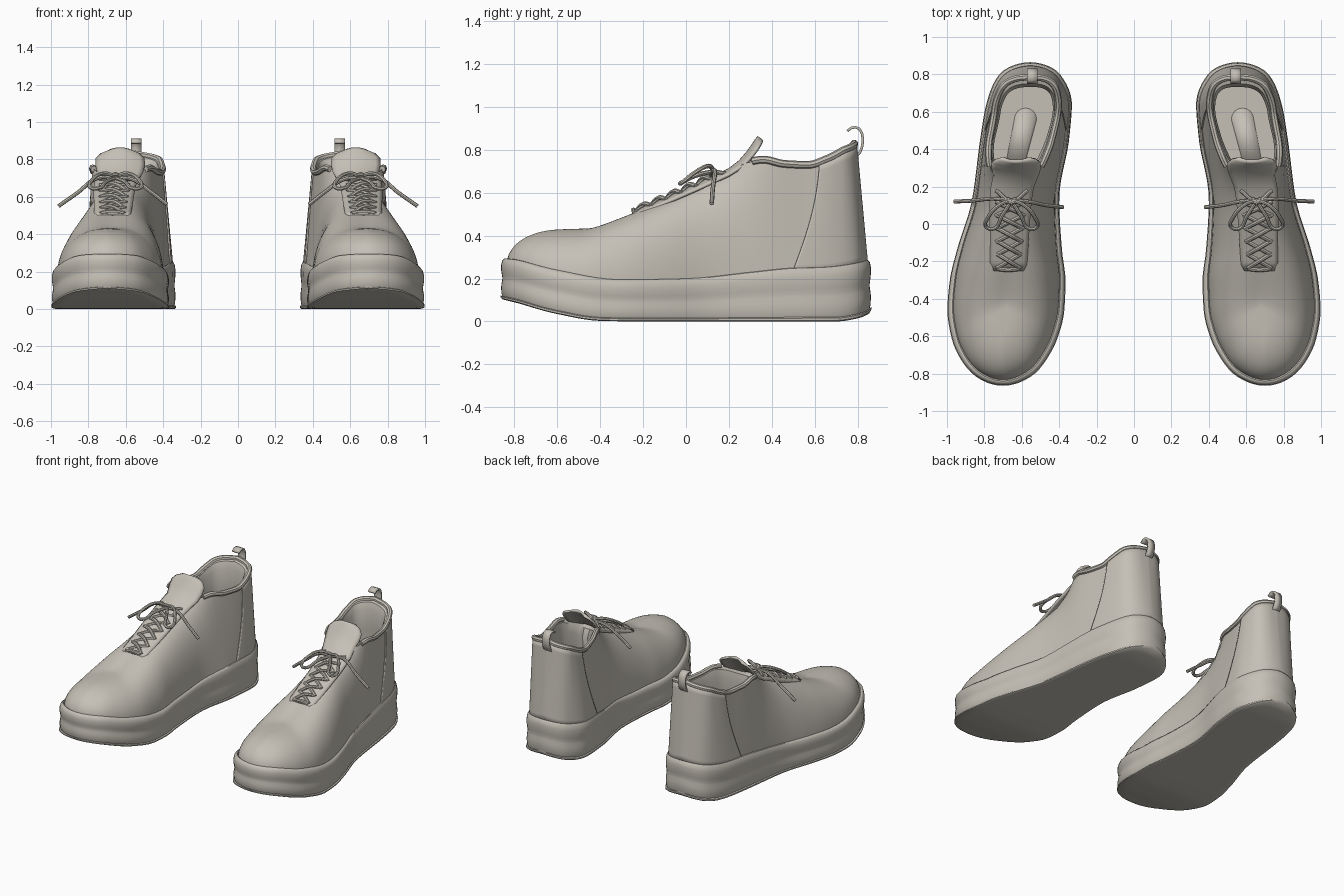
import bpy, bmesh, math
from mathutils import Vector

cube = bpy.data.objects.get("Cube")
if cube:
    bpy.data.objects.remove(cube, do_unlink=True)

mat = bpy.data.materials.new("warm_grey")
mat.use_nodes = True
COL = (0.56, 0.53, 0.47, 1)
mat.diffuse_color = COL
mat.node_tree.nodes["Principled BSDF"].inputs["Base Color"].default_value = COL

HALF = 0.865  # half length of the sole
STEPS = 48    # columns along each side of a shoe


def phi(y):
    return math.acos(max(-1, min(1, -y / HALF)))


def curve_table(*pairs):
    """Smooth monotone interpolation along the shoe length."""
    xs = [phi(p[0]) for p in pairs]
    vs = [p[1] for p in pairs]
    sec = [(vs[i + 1] - vs[i]) / (xs[i + 1] - xs[i]) for i in range(len(xs) - 1)]
    slopes = [sec[0]]
    for a, b in zip(sec, sec[1:]):
        slopes.append(2 * a * b / (a + b) if a * b > 0 else 0)
    slopes.append(sec[-1])

    def value(y):
        x = phi(y)
        i = 0
        while i < len(sec) - 1 and x > xs[i + 1]:
            i += 1
        h = xs[i + 1] - xs[i]
        t = max(0, min(1, (x - xs[i]) / h))
        return ((1 + 2 * t) * (1 - t) ** 2 * vs[i] + t * (1 - t) ** 2 * h * slopes[i]
                + t * t * (3 - 2 * t) * vs[i + 1] + t * t * (t - 1) * h * slopes[i + 1])
    return value


# Sole outline and heights
inner = curve_table((-.865, .70), (-.84, .595), (-.8, .53), (-.7, .452), (-.62, .412), (-.46, .372),
                    (-.3, .366), (-.14, .385), (.13, .40), (.45, .347), (.64, .332), (.8, .395),
                    (.865, .555))
outer = curve_table((-.865, .70), (-.84, .805), (-.8, .865), (-.7, .94), (-.62, .973), (-.46, .998),
                    (-.3, .985), (-.14, .947), (.13, .866), (.45, .823), (.64, .79), (.8, .72),
                    (.865, .555))
sole_top = curve_table((-.865, .30), (-.8, .29), (-.6, .24), (-.3, .195), (0, .20),
                       (.3, .23), (.5, .25), (.65, .255), (.77, .27), (.865, .305))
sole_low = curve_table((-.865, .11), (-.8, .09), (-.6, .035), (-.4, .003), (-.2, 0),
                       (.7, 0), (.78, .01), (.865, .055))
# Ridge of the forefoot, which opens into the collar at the rear
top_y = curve_table((-.865, -.55), (-.6, -.43), (-.3, -.2), (0, .03), (.2, .2), (.33, .33),
                    (.6, .61), (.75, .72), (.82, .764), (.855, .781), (.865, .785))
top_z = curve_table((-.865, .43), (-.6, .435), (-.3, .52), (0, .62), (.2, .70), (.3, .745),
                    (.36, .755), (.45, .735), (.55, .73), (.65, .755), (.78, .80), (.865, .83))
top_x = curve_table((-.865, .70), (-.3, .67), (.1, .66), (.33, .63), (.6, .575), (.865, .55))
top_w = curve_table((-.865, 0), (.1, 0), (.2, .065), (.33, .145), (.45, .167),
                    (.6, .17), (.75, .148), (.82, .108), (.855, .055), (.865, 0))


def finish(name, mesh, thickness=0, angle=40):
    mesh.materials.clear()
    mesh.materials.append(mat)
    mesh.shade_smooth()
    mesh.set_sharp_from_angle(angle=math.radians(angle))
    obj = bpy.data.objects.new(name, mesh)
    bpy.context.scene.collection.objects.link(obj)
    if thickness:
        solid = obj.modifiers.new("thickness", 'SOLIDIFY')
        solid.thickness = thickness
        solid.offset = 0
    mirror = obj.modifiers.new("second_shoe", 'MIRROR')
    mirror.use_mirror_merge = False


def loft(name, rows, closed=False, thickness=0):
    bm = bmesh.new()
    grid = [[bm.verts.new(p) for p in row] for row in rows]
    n = len(rows[0])
    for a, b in zip(grid, grid[1:]):
        for i in range(n if closed else n - 1):
            j = (i + 1) % n
            bm.faces.new((a[i], a[j], b[j], b[i]))
    bmesh.ops.remove_doubles(bm, verts=bm.verts, dist=0.0004)
    bmesh.ops.recalc_face_normals(bm, faces=bm.faces)
    mesh = bpy.data.meshes.new(name)
    bm.to_mesh(mesh)
    bm.free()
    finish(name, mesh, thickness)


def tubes(name, paths, radius, smooth=True):
    data = bpy.data.curves.new(name, 'CURVE')
    data.dimensions = '3D'
    data.bevel_depth = radius
    data.bevel_resolution = 2
    data.resolution_u = 6
    data.use_fill_caps = True
    for path in paths:
        sp = data.splines.new('BEZIER' if smooth else 'POLY')
        pts = sp.bezier_points if smooth else sp.points
        pts.add(len(path) - 1)
        for p, co in zip(pts, path):
            if smooth:
                p.co = co
                p.handle_left_type = p.handle_right_type = 'AUTO'
            else:
                p.co = (*co, 1)
    temp = bpy.data.objects.new(name + "_path", data)
    bpy.context.scene.collection.objects.link(temp)
    bpy.context.view_layer.update()
    mesh = bpy.data.meshes.new_from_object(temp.evaluated_get(bpy.context.evaluated_depsgraph_get()))
    bpy.data.objects.remove(temp, do_unlink=True)
    finish(name, mesh)


def around(start=-HALF):
    """Stations running back along the outer side, then forward along the inner side."""
    a0 = phi(start)
    ys = [-HALF * math.cos(a0 + (math.pi - a0) * i / STEPS) for i in range(STEPS + 1)]
    return [(y, 1) for y in ys] + [(y, -1) for y in ys[-2:0 if start == -HALF else None:-1]]


def sole_ring(inset, height):
    ring = []
    for s, side in around():
        y = s * (1 - min(inset, .05) / HALF)
        mid, half = (inner(s) + outer(s)) / 2, (outer(s) - inner(s)) / 2
        low = sole_low(y)
        ring.append((mid + side * half * (1 - inset / .3), y, low + (sole_top(y) - low) * height))
    return ring


# Sole: thin tread, softly waisted sidewall and rounded rim
loft("sole", [sole_ring(d, f) for d, f in (
    (.3, 0), (.15, 0), (.05, 0), (.01, 0), (0, .02), (0, .06), (.009, .08), (.005, .13), (.003, .25),
    (.004, .35), (.008, .45), (.009, .52), (.006, .6), (.003, .7), (.003, .82), (.008, .93),
    (.018, .99), (.026, 1), (.034, .97), (.045, .85))], closed=True)


def rim(s, side):
    return Vector((top_x(s) + side * top_w(s), top_y(s), top_z(s)))


def upper_point(s, side, t, grow=1.0):
    mid, half = (inner(s) + outer(s)) / 2, (outer(s) - inner(s)) / 2
    base = Vector((mid + side * half * .9, s * .965, sole_top(s) - .03))
    top = rim(s, side)
    k = max(0, min(1, (s - .1) / .35))
    k = k * k * (3 - 2 * k)
    u = max(0, math.cos(t * math.pi / 2)) ** .85 * (1 - k) + (1 - t) * k
    v = math.sin(t * math.pi / 2) * (1 - k) + t * k
    p = top + (base - top) * u
    p.z = base.z + (top.z - base.z) * v
    core = Vector((.57, .45, p.z))
    return core + (p - core) * grow


# Upper, from the sole to the ridge and collar
loft("upper", [[upper_point(s, e, i / 20) for s, e in around()] for i in range(21)], closed=True)

# Heel counter panel with a curved front seam
rows = []
for i in range(13):
    t = i / 12
    start = .51 + .10 * math.sin(t * math.pi / 2)
    rows.append([upper_point(s, e, t, 1.025) for s, e in around(start)])
loft("heel_counter", rows, thickness=.008)

# Collar roll and lining
tubes("collar", [[rim(s, e) for s, e in around(.31)]], .018, smooth=False)
rows = []
for scale, drop in ((1, 0), (.88, .01), (.82, .06), (.84, .2), (.92, None), (0, None)):
    row = []
    for s, e in around(.15):
        p = rim(s, e)
        row.append((top_x(s) + (p.x - top_x(s)) * scale, .5 + (p.y - .5) * max(scale, .82),
                    .27 if drop is None else p.z - drop))
    rows.append(row)
loft("lining", rows, closed=True)

# Footbed pad
pad = []
for i in range(9):
    a = math.pi * i / 8
    y = .56 + .06 * math.sin(a)
    pad.append([(.58 + .06 * math.cos(a), y, .272), (.64 + .05 * math.cos(a), .3, .272)])
loft("footbed_pad", pad, thickness=.006)


def ridge(y, dx=0, lift=0):
    lo, hi = -HALF, HALF
    for _ in range(30):
        m = (lo + hi) / 2
        lo, hi = (m, hi) if top_y(m) < y else (lo, m)
    return Vector((top_x(lo) + dx, y, top_z(lo) - 2 * dx * dx + lift))


# Tongue, lying along the ridge and rising at the collar
rows = []
for i in range(10):
    y = -.25 + .05 * i
    rows.append([ridge(y, q / 5 * (.095 + .002 * i), .007) for q in range(-5, 6)])
for y, z, w in ((.25, .745, .12), (.285, .785, .13), (.312, .822, .128), (.328, .846, .105),
                (.338, .86, .065)):
    rows.append([(.63 + q / 5 * w, y + .02 * (q / 5) ** 2, z - .02 * (q / 5) ** 2)
                 for q in range(-5, 6)])
loft("tongue", rows, thickness=.014)

# Crossed laces
paths = []
for i in range(5):
    y = -.235 + .07 * i
    for side in (1, -1):
        w = .062 + .004 * i
        paths.append([ridge(y, -side * w, .012), ridge(y + .037, 0, .02 + .006 * side),
                      ridge(y + .075, side * w, .012)])
paths.append([ridge(-.24, -.06, .014), ridge(-.245, 0, .018), ridge(-.24, .06, .014)])
tubes("laces", paths, .0115)

# Bow: knot, two loops and two loose ends
knot = Vector((.655, .125, .70))
bow = []
for side in (1, -1):
    bow.append([knot + Vector((side * x, y, z)) for x, y, z in (
        (0, 0, .01), (.06, -.02, .025), (.125, -.09, -.01), (.135, -.14, -.05),
        (.095, -.15, -.055), (.05, -.08, -.02), (0, 0, 0))])
bow.append([knot, (.75, .135, .70), (.86, .125, .62), (.96, .12, .55)])
bow.append([knot, (.57, .12, .695), (.47, .10, .63), (.38, .09, .56)])
bow.append([knot + Vector(v) for v in ((-.02, .01, .0), (0, -.012, .022), (.02, .01, .0))])
bow.append([ridge(.18, -.085, .014), knot, ridge(.18, .085, .014)])
tubes("bow", bow, .0105)

# Heel pull tab
loft("pull_tab", [[(.545 + e * .028, y, z) for e in (-1, 1)] for y, z in (
    (.752, .888), (.77, .902), (.79, .906), (.808, .898), (.82, .878), (.825, .85),
    (.822, .82), (.812, .79), (.79, .765))], thickness=.012)
